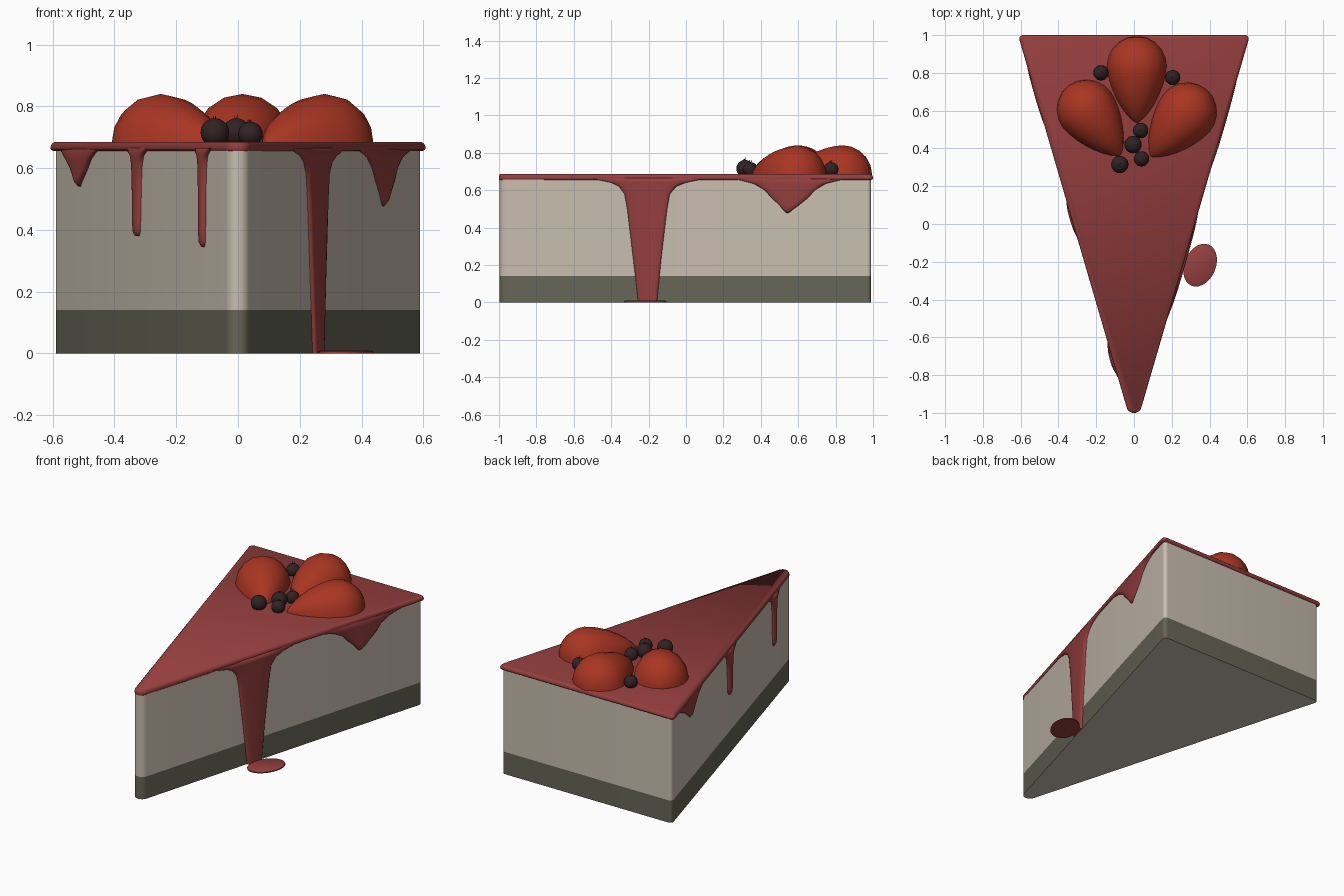
import bpy, bmesh, math
from mathutils import Vector, Matrix

if "Cube" in bpy.data.objects:
    bpy.data.objects.remove(bpy.data.objects["Cube"])


def mat(name, rgb):
    m = bpy.data.materials.new(name)
    m.diffuse_color = (*rgb, 1)
    m.use_nodes = True
    m.node_tree.nodes["Principled BSDF"].inputs["Base Color"].default_value = m.diffuse_color
    return m


FILLING = mat("filling", (0.58, 0.51, 0.43))
CRUST = mat("crust", (0.13, 0.13, 0.095))
GLAZE = mat("glaze", (0.30, 0.048, 0.048))
RED = mat("strawberry_red", (0.40, 0.036, 0.016))
DARK = mat("berry_dark", (0.03, 0.016, 0.017))


def finish(name, bm, mats, angle=40):
    bmesh.ops.recalc_face_normals(bm, faces=bm.faces)
    me = bpy.data.meshes.new(name)
    bm.to_mesh(me)
    bm.free()
    for m in mats:
        me.materials.append(m)
    ob = bpy.data.objects.new(name, me)
    bpy.context.collection.objects.link(ob)
    bpy.ops.object.select_all(action='DESELECT')
    ob.select_set(True)
    bpy.context.view_layer.objects.active = ob
    bpy.ops.object.shade_smooth_by_angle(angle=math.radians(angle))
    return ob


def loft(rings, closed=True, mat_of=lambda i: 0, cap_mat=0):
    """Skin a list of point rings and cap both ends."""
    bm = bmesh.new()
    vs = [[bm.verts.new(p) for p in r] for r in rings]
    n = len(vs[0])
    for i in range(len(vs) - 1):
        for j in range(n if closed else n - 1):
            k = (j + 1) % n
            f = bm.faces.new((vs[i][j], vs[i][k], vs[i + 1][k], vs[i + 1][j]))
            f.material_index = mat_of(i)
    for r in (vs[0], vs[-1]):
        bm.faces.new(r).material_index = cap_mat
    return bm


def wedge(apex, half, back, tip_r, z, corner_r=0.02, seg=8):
    """Triangle outline with rounded corners at height z."""
    P = [Vector((0, apex, 0)), Vector((half, back, 0)), Vector((-half, back, 0))]
    out = []
    for i, r in enumerate((tip_r, corner_r, corner_r)):
        u = (P[i - 1] - P[i]).normalized()
        v = (P[(i + 1) % 3] - P[i]).normalized()
        h = u.angle(v) / 2
        c = P[i] + (u + v).normalized() * r / math.sin(h)
        a, b = ((P[i] + d * r / math.tan(h) - c).normalized() for d in (u, v))
        for k in range(seg + 1):
            q = c + a.slerp(b, k / seg).normalized() * r
            out.append((q.x, q.y, z))
    return out


# Cake body: crust band below, filling above
APEX, HALF, BACK = -1.103, 0.596, 0.99
body = [wedge(APEX, HALF, BACK, 0.04, z) for z in (0, 0.14, 0.67)]
finish("cake_body", loft(body, mat_of=lambda i: 1 if i == 0 else 0), [FILLING, CRUST])

# Glaze slab with a soft overhanging lip
glaze = [wedge(a, h, b, r, z) for a, h, b, r, z in (
    (-1.095, 0.602, 0.99, 0.037, 0.655), (-1.105, 0.612, 0.998, 0.0405, 0.659),
    (-1.105, 0.614, 1.0, 0.0405, 0.667), (-1.10, 0.610, 0.997, 0.039, 0.678),
    (-1.075, 0.600, 0.988, 0.031, 0.685))]
finish("glaze_top", loft(glaze), [GLAZE], 60)

# Drips: rows of (z, start y, end y) that hug a side wall
SLOPE = HALF / (BACK - APEX)


def drip(name, side, rows, thick=0.02):
    nrm = Vector((1, -SLOPE)).normalized()
    rings = []
    for i, (z, y0, y1) in enumerate(rows):
        t = thick * (0.6 if i == 0 else 1) * min(1, (y1 - y0) / 0.04)
        ring = []
        for k in range(13):
            a = math.pi * k / 12
            y = (y0 + y1) / 2 - math.cos(a) * (y1 - y0) / 2
            off = t * math.sqrt(max(0, math.sin(a))) - 0.002
            x = (y - APEX) * SLOPE + nrm.x * off
            ring.append((side * x, y + nrm.y * off, z))
        rings.append(ring)
    finish(name, loft(rings), [GLAZE], 60)


drip("drip_long", 1, [(0.665, -0.52, 0.12), (0.652, -0.46, 0.06), (0.64, -0.40, 0.00),
                      (0.62, -0.36, -0.05), (0.58, -0.33, -0.085), (0.50, -0.315, -0.10),
                      (0.25, -0.285, -0.13), (0, -0.255, -0.155)])
drip("drip_wide_right", 1, [(0.665, 0.22, 0.90), (0.65, 0.30, 0.81), (0.635, 0.36, 0.75),
                            (0.60, 0.42, 0.69), (0.56, 0.455, 0.655), (0.52, 0.50, 0.605),
                            (0.495, 0.52, 0.57), (0.478, 0.535, 0.55)])
drip("drip_wide_left", -1, [(0.665, 0.45, 0.93), (0.65, 0.51, 0.88), (0.63, 0.56, 0.84),
                            (0.60, 0.60, 0.78), (0.57, 0.645, 0.74), (0.555, 0.67, 0.715),
                            (0.54, 0.685, 0.70)])


def thin_drip(name, y, w, tip):
    spread = ((0.665, 3.6), (0.652, 2.6), (0.64, 1.8), (0.61, 1.3), (0.55, 1.05))
    end = ((tip + 0.05, 0.8), (tip + 0.015, 0.7), (tip, 0.35))
    drip(name, -1, [(z, y - w * s, y + w * s) for z, s in spread + end])


thin_drip("drip_thin_middle", 0.03, 0.035, 0.38)
thin_drip("drip_thin_front", -0.715, 0.026, 0.345)

# Puddle at the foot of the long drip
rings = []
for s, z in ((1, 0), (1, 0.006), (0.94, 0.01)):
    ring = []
    for k in range(28):
        a = 2 * math.pi * k / 28
        p = Matrix.Rotation(-0.4, 2) @ Vector((0.083 * s * math.cos(a), 0.118 * s * math.sin(a)))
        ring.append((0.35 + p.x, -0.218 + p.y, z))
    rings.append(ring)
finish("glaze_puddle", loft(rings), [GLAZE])


# Halved strawberries: half-revolved teardrops, flat side down
def strawberry(name, x, y, tip_x, tip_y):
    d = Vector((tip_x - x, tip_y - y)).normalized()
    prof = [(-0.16 * math.cos(a), 0.158 * math.sin(a))
            for a in (math.pi / 2 * (i + 0.06) / 5 for i in range(5))]
    prof += [(0.30 * t, 0.158 * (1 - t ** 1.6) ** 0.72)
             for t in (0, 0.17, 0.34, 0.5, 0.66, 0.8, 0.92, 0.98, 0.998)]
    rings = []
    for s, r in prof:
        ring = []
        for k in range(9):
            a = math.pi * k / 8
            side = r * math.cos(a)
            ring.append((x + d.x * s - d.y * side, y + d.y * s + d.x * side,
                         0.682 + r * math.sin(a)))
        rings.append(ring)
    finish(name, loft(rings), [RED], 60)


strawberry("strawberry_back", 0.015, 0.835, 0.015, 0.54)
strawberry("strawberry_left", -0.25, 0.605, -0.07, 0.36)
strawberry("strawberry_right", 0.28, 0.59, 0.085, 0.35)

# Small dark berries, each with a ring of tiny pointed sepals
for i, (x, y, r) in enumerate(((-0.175, 0.80, 0.04), (0.205, 0.775, 0.04), (0.035, 0.495, 0.04),
                               (-0.005, 0.42, 0.046), (-0.075, 0.315, 0.046), (0.04, 0.345, 0.04))):
    bm = bmesh.new()
    bmesh.ops.create_uvsphere(bm, u_segments=20, v_segments=12, radius=r)
    for k in range(5):
        a = 2 * math.pi * k / 5
        pts = [(0.006, -0.3, r * 0.96), (0.006, 0.3, r * 0.96), (0.008, 0, r + 0.014)]
        bm.faces.new([bm.verts.new((q * math.cos(a + da), q * math.sin(a + da), z))
                      for q, da, z in pts])
    bmesh.ops.translate(bm, verts=bm.verts, vec=(x, y, 0.674 + r * 0.9))
    finish(f"dark_berry_{i + 1}", bm, [DARK], 60)
